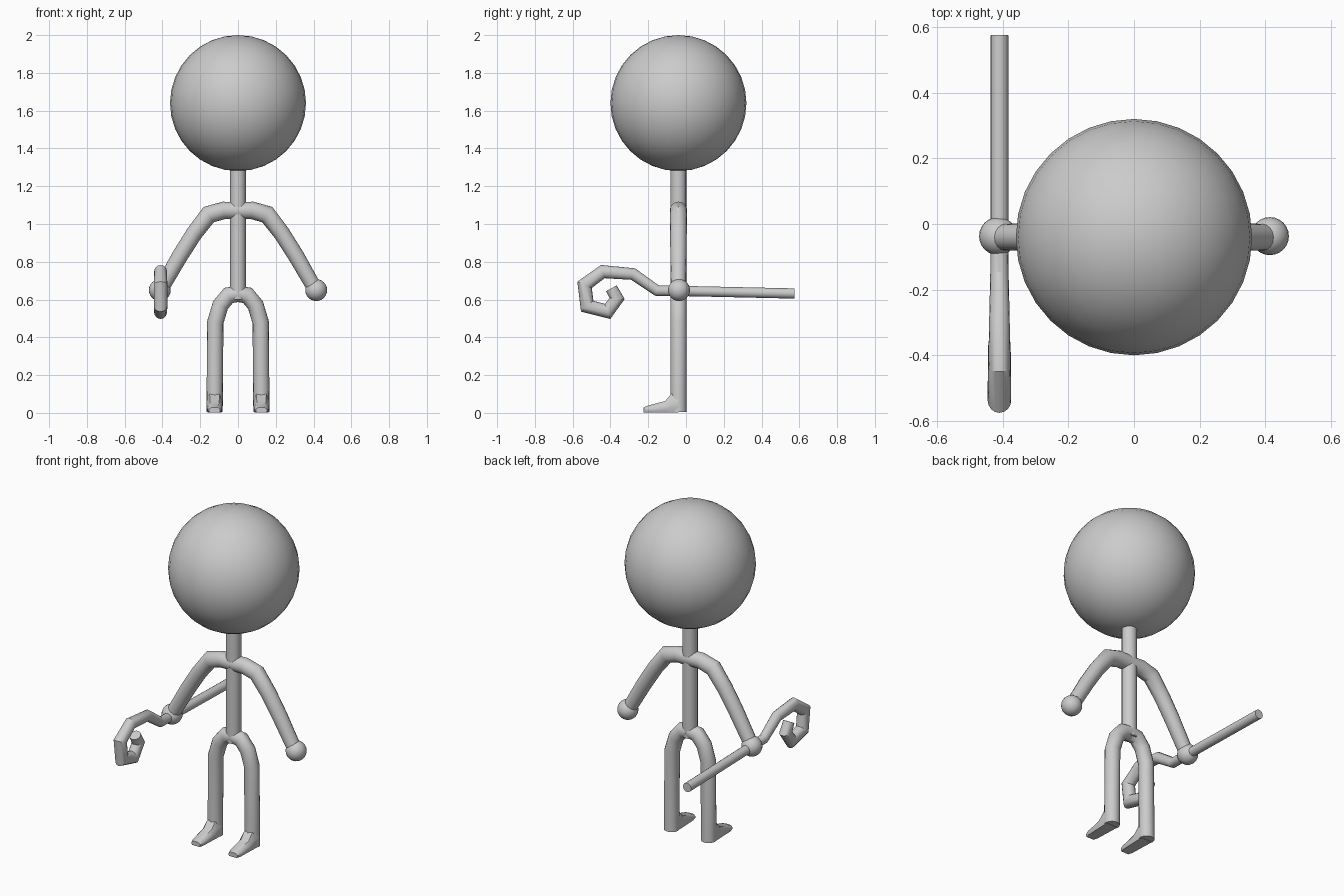
import bpy, bmesh
from math import cos, sin, pi, radians
from mathutils import Vector

if "Cube" in bpy.data.objects:
    bpy.data.objects.remove(bpy.data.objects["Cube"])

Y0 = -0.04  # body plane


def finish(name, bm, angle=35):
    bmesh.ops.recalc_face_normals(bm, faces=bm.faces[:])
    me = bpy.data.meshes.new(name)
    bm.to_mesh(me)
    bm.free()
    ob = bpy.data.objects.new(name, me)
    bpy.context.collection.objects.link(ob)
    bpy.ops.object.select_all(action='DESELECT')
    ob.select_set(True)
    bpy.context.view_layer.objects.active = ob
    bpy.ops.object.shade_smooth_by_angle(angle=radians(angle))
    return ob


def loft(name, rings, angle=35):
    bm = bmesh.new()
    loops = [[bm.verts.new(p) for p in ring] for ring in rings]
    n = len(loops[0])
    for a, b in zip(loops, loops[1:]):
        for i in range(n):
            j = (i + 1) % n
            bm.faces.new((a[i], a[j], b[j], b[i]))
    bm.faces.new(loops[0])
    bm.faces.new(loops[-1])
    return finish(name, bm, angle)


def tube(name, path, radii, normal, sides=16, angle=35):
    """Sweep a circle along a planar path with mitred joints."""
    pts = [Vector(p) for p in path]
    nrm = Vector(normal)
    rings = []
    for i, p in enumerate(pts):
        d0 = (p - pts[i - 1]).normalized() if i else (pts[1] - p).normalized()
        d1 = (pts[i + 1] - p).normalized() if i < len(pts) - 1 else d0
        t = (d0 + d1).normalized()
        side = nrm.cross(t) / max(t.dot(d0), 0.6)
        rings.append([p + radii[i] * (cos(2 * pi * k / sides) * nrm + sin(2 * pi * k / sides) * side)
                      for k in range(sides)])
    return loft(name, rings, angle)


def ball(name, centre, r, u=32, v=16):
    bm = bmesh.new()
    bmesh.ops.create_uvsphere(bm, u_segments=u, v_segments=v, radius=r)
    bmesh.ops.translate(bm, verts=bm.verts[:], vec=centre)
    return finish(name, bm)


# Head and torso
ball("head", (0, Y0, 1.64), 0.36)
tube("torso", [(0, Y0, 0.60), (0, Y0, 1.32)], [0.042] * 2, (1, 0, 0))

ARM = [(0, 1.07), (.075, 1.072), (.155, 1.05), (.232, .95), (.305, .835), (.40, .67)]
LEG = [(0, .63), (.05, .622), (.093, .57), (.12, .48), (.124, 0.005)]
FOOT = [(-.04, .043, .11), (-.08, .043, .095), (-.11, .041, .06), (-.20, .037, .036), (-.225, .029, .026)]

for s, side in ((-1, "right"), (1, "left")):
    # Arm and hand
    tube(side + "_arm", [(s * x, Y0, z) for x, z in ARM],
         [.045, .046, .046, .044, .043, .04], (0, 1, 0))
    ball(side + "_hand", (s * .414, -.037, .65), .058, 24, 12)
    # Leg and foot
    tube(side + "_leg", [(s * x, Y0, z) for x, z in LEG], [.043] * 5, (0, 1, 0))
    rings = []
    for y, w, h in FOOT:
        prof = [(-w * .85, 0), (w * .85, 0), (w, h * .25), (w, h * .6),
                (w * .6, h), (-w * .6, h), (-w, h * .6), (-w, h * .25)]
        rings.append([(s * .124 + x, y, z + .003) for x, z in prof])
    loft(side + "_foot", rings, 40)

# Cane: straight shaft behind the hand, curled handle in front
CANE = [(.575, .632), (-.05, .646), (-.155, .648), (-.28, .735), (-.44, .748),
        (-.537, .678), (-.523, .565), (-.415, .537), (-.365, .605), (-.395, .66)]
tube("cane", [(-.41, y, z) for y, z in CANE],
     [.027, .027, .028, .031, .034, .036, .036, .035, .034, .032], (1, 0, 0), 16, 30)
